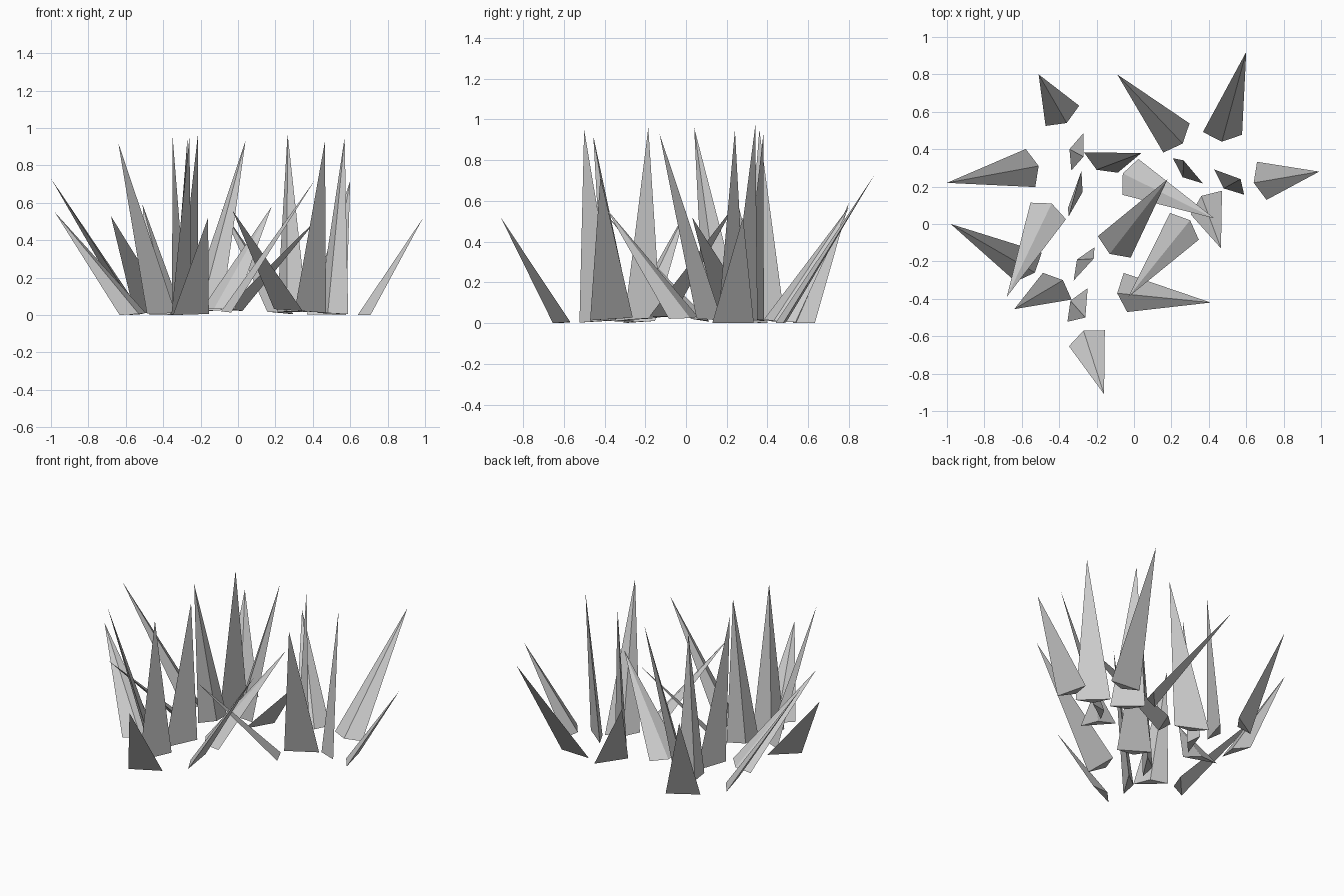
import bpy, math

# Each blade: inner base corner x, y, base direction in degrees, tip x, y, z
BLADES = [
    (-.36, .54, 121, -.51, .80, .59),
    (.26, .43, 138, -.09, .80, .57),
    (.47, .44, 86, .60, .92, .72),
    (.64, .22, 14, .99, .28, .52),
    (-.51, .31, 194, -1.0, .22, .73),
    (-.53, -.26, 138, -.98, 0, .55),
    (-.44, .11, 245, -.68, -.39, .53),
    (-.38, -.30, 227, -.64, -.455, .92),
    (-.345, .40, -18, -.27, .36, .95),
    (-.20, .29, 59, .04, .38, .93),
    (.26, .25, 50, .265, .34, .97),
    (.48, .19, 50, .57, .24, .95),
    (.36, .15, -53, .465, -.13, .93),
    (-.06, .27, -24, .43, .03, .52),
    (.30, .02, 227, -.03, -.39, .56),
    (-.09, -.37, 5, .41, -.42, .72),
    (-.27, -.57, -66, -.16, -.91, .52),
    (-.13, -.16, 57, .18, .24, .58),
    (-.275, .17, 160, -.35, .04, .96),
    (-.305, -.19, -32, -.215, -.185, .96),
    (-.34, -.41, -31, -.26, -.50, .95),
]
LEG = .114      # side length of the base triangle
SPREAD = 67     # half opening angle of the base triangle


def ground(x, y):
    # roots rise slightly towards the middle of the clump
    return x, y, max(0, .045 - .067 * math.hypot(x, y))


def blade(i, mx, my, ang, tx, ty, tz):
    verts = [ground(mx, my)]
    for s in (-1, 1):
        a = math.radians(ang + s * SPREAD)
        verts.append(ground(mx + LEG * math.cos(a), my + LEG * math.sin(a)))
    verts.append((tx, ty, tz))
    mesh = bpy.data.meshes.new("grass_blade")
    # three flat sides and the underside
    mesh.from_pydata(verts, [], [(0, 2, 1), (0, 1, 3), (1, 2, 3), (2, 0, 3)])
    mesh.update()
    ob = bpy.data.objects.new(f"grass_blade_{i:02d}", mesh)
    bpy.context.collection.objects.link(ob)


for i, b in enumerate(BLADES, 1):
    blade(i, *b)
